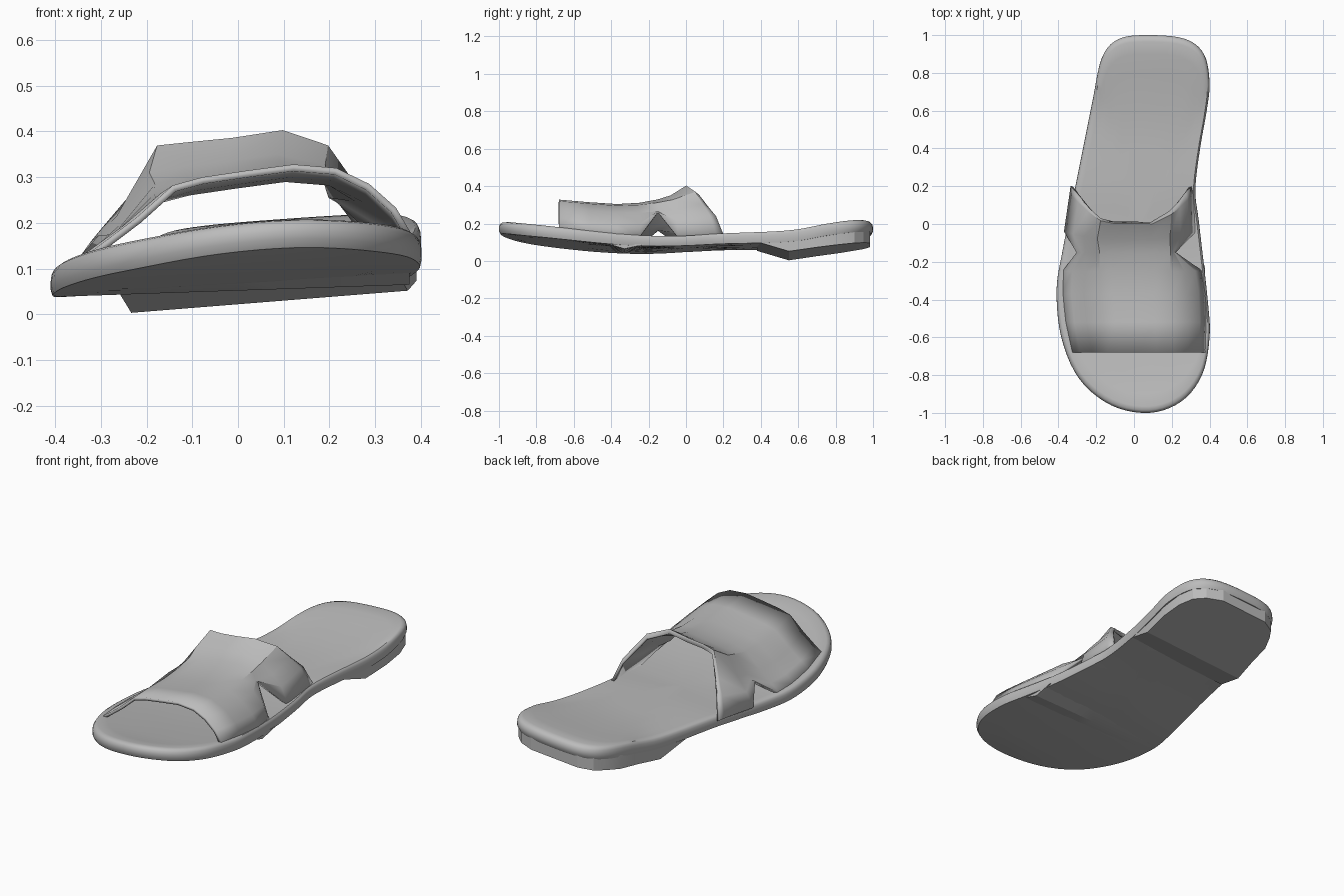
import bpy, bmesh, math
from mathutils import Vector

cube = bpy.data.objects.get("Cube")
if cube:
    bpy.data.objects.remove(cube)

grey = bpy.data.materials.new("plain grey")
grey.use_nodes = True
colour = (0.5, 0.5, 0.5, 1)
grey.diffuse_color = colour
grey.node_tree.nodes["Principled BSDF"].inputs["Base Color"].default_value = colour


def smooth_path(points, steps, closed=False):
    """Catmull-Rom samples through the points."""
    pts = [Vector(p) for p in points]
    n = len(pts)
    pick = (lambda i: pts[i % n]) if closed else (lambda i: pts[max(0, min(n - 1, i))])
    out = []
    for i in range(n if closed else n - 1):
        a, b, c, d = (pick(i + k) for k in (-1, 0, 1, 2))
        for s in range(steps):
            t = s / steps
            out.append(0.5 * (2 * b + (c - a) * t + (2 * a - 5 * b + 4 * c - d) * t ** 2
                              + (3 * b - a - 3 * c + d) * t ** 3))
    return out if closed else out + [pts[-1]]


def lookup(path, y):
    for a, b in zip(path, path[1:]):
        if y <= b.x:
            t = max(0, (y - a.x) / (b.x - a.x))
            return a.y + (b.y - a.y) * t
    return path[-1].y


def make(name, rows, closed=False, caps=False, angle=40):
    """Skin a list of equally long rows of points."""
    bm = bmesh.new()
    grid = [[bm.verts.new(p) for p in row] for row in rows]
    for a, b in zip(grid, grid[1:]):
        m = len(a)
        for i in range(m if closed else m - 1):
            j = (i + 1) % m
            bm.faces.new((a[i], a[j], b[j], b[i]))
    if caps:
        bm.faces.new(grid[0])
        bm.faces.new(grid[-1])
    bmesh.ops.remove_doubles(bm, verts=bm.verts, dist=0.0001)
    bmesh.ops.recalc_face_normals(bm, faces=bm.faces)
    mesh = bpy.data.meshes.new(name)
    bm.to_mesh(mesh)
    bm.free()
    mesh.materials.append(grey)
    obj = bpy.data.objects.new(name, mesh)
    bpy.context.collection.objects.link(obj)
    bpy.ops.object.select_all(action="DESELECT")
    obj.select_set(True)
    bpy.context.view_layer.objects.active = obj
    bpy.ops.object.shade_smooth_by_angle(angle=math.radians(angle))
    return obj


# Footbed height along the length, tilted across the width
rise = smooth_path([(-1, .208), (-.87, .18), (-.6, .146), (-.4, .126), (-.2, .115), (0, .118),
                    (.2, .13), (.55, .14), (.75, .172), (.87, .19), (1, .205)], 6)


def top_z(x, y):
    return lookup(rise, y) + (.05 + .025 * abs(y)) * x


def thickness(y):
    return .053 + .015 * abs(y)


# Sole: rings shrinking from the outline, top and bottom
outline = smooth_path([(.08, -1), (.25, -.94), (.36, -.8), (.4, -.6), (.39, -.4), (.345, 0),
                       (.325, .18), (.35, .4), (.385, .6), (.4, .75), (.37, .9), (.27, .98),
                       (.08, 1), (-.08, .98), (-.17, .88), (-.22, .65), (-.27, .4),
                       (-.33, .1), (-.38, -.15), (-.41, -.35), (-.385, -.6), (-.29, -.82),
                       (-.12, -.96)], 5, True)
centre = Vector((.03, 0))
inner = [0, .2, .4, .6, .8, .9]
# (ring size, share of the thickness below the footbed)
profile = ([(s, 0) for s in inner] + [(.965, 0), (.985, .1), (.996, .27), (1, .5), (1, .75), (.99, 1)]
           + [(s, 1) for s in reversed(inner)])
rings = []
for s, drop in profile:
    flat = [centre + (p - centre) * s for p in outline]
    rings.append([(p.x, p.y, top_z(p.x, p.y) - drop * thickness(p.y)) for p in flat])
make("sole", rings, closed=True)


def edge_x(y, side):
    """Outline x nearest a given y, on the left (+1) or right (-1)."""
    beside = [p for p in outline if side * (p.x - .09) > 0]
    return min(beside, key=lambda p: abs(p.y - y)).x


# Heel: a wedge whose front face slants down, rising to the back
heel_rows = []
for y, low in ((.38, .075), (.55, .022), (.7, .042), (.82, .057), (.9, .067), (.95, .073), (.985, .078)):
    xl, xr = edge_x(y, -1) + .006, edge_x(y, 1) - .008
    xs = [xl + (xr - xl) * k / 6 for k in range(7)]
    heel_rows.append([(x, y, top_z(x, y) - .055) for x in xs]
                     + [(x, y, low + .08 * x) for x in reversed(xs)])
make("heel_block", heel_rows, closed=True, caps=True, angle=20)

# Shallow ridge across the underside of the forefoot
ridge = []
for k in range(9):
    x = -.38 + .755 * k / 8
    ridge.append([(x, y, top_z(x, y) - thickness(y) - d) for y, d in
                  ((-.45, -.008), (-.33, .002 + .018 * k / 8), (-.22, -.008))])
make("underside_ridge", ridge, closed=True, caps=True, angle=20)

# Upper strap: arched sections; each arch point is (share of width, share of height)
front_arch = [(0, 0), (.07, .22), (.16, .5), (.27, .9), (.36, .97), (.5, 1), (.64, 1.02),
              (.77, .92), (.87, .68), (.95, .36), (1, 0)]
rear_arch = [(0, 0), (.07, .35), (.15, .58), (.25, 1), (.36, 1), (.5, 1), (.67, 1.02),
             (.82, .87), (.89, .62), (.95, .4), (1, 0)]
# (y, right x, left x, crown height, share of rear arch)
sections = [(-.68, -.33, .375, .305, 0), (-.52, -.365, .38, .292, 0), (-.37, -.38, .375, .283, 0),
            (-.25, -.375, .355, .29, .1), (-.15, -.36, .335, .308, .4),
            (-.08, -.365, .32, .33, .7), (0, -.335, .31, .38, 1), (.03, -.33, .3, .365, 1)]
strap = []
for r, (y, xl, xr, crown, mix) in enumerate(sections):
    row = []
    for (u0, h0), (u1, h1) in zip(front_arch, rear_arch):
        u, h = u0 + (u1 - u0) * mix, h0 + (h1 - h0) * mix
        x = xl + (xr - xl) * u
        out = abs(u - .5) * 2
        # The back edge runs to points on both sides
        sweep = max(0, (out - .4) / .6) ** 1.3
        yy = y + (0, 0, 0, 0, 0, .04, .16, .17)[r] * sweep
        if r == 7:
            yy -= .025 * (1 - sweep)
        # Pull the side edges in and up to form the notches
        if r == 4 and out > .7:
            x += (.06 if u < .5 else -.12) * (out - .6) / .4
            h = max(h, .42 if u < .5 else .68)
        base = top_z(x, yy) - .012
        row.append((x, yy, base + (crown + .1 * x - base) * h))
    strap.append(row)
upper = make("upper_strap", strap, angle=32)
solid = upper.modifiers.new("thickness", "SOLIDIFY")
solid.thickness = .015
solid.offset = 0
